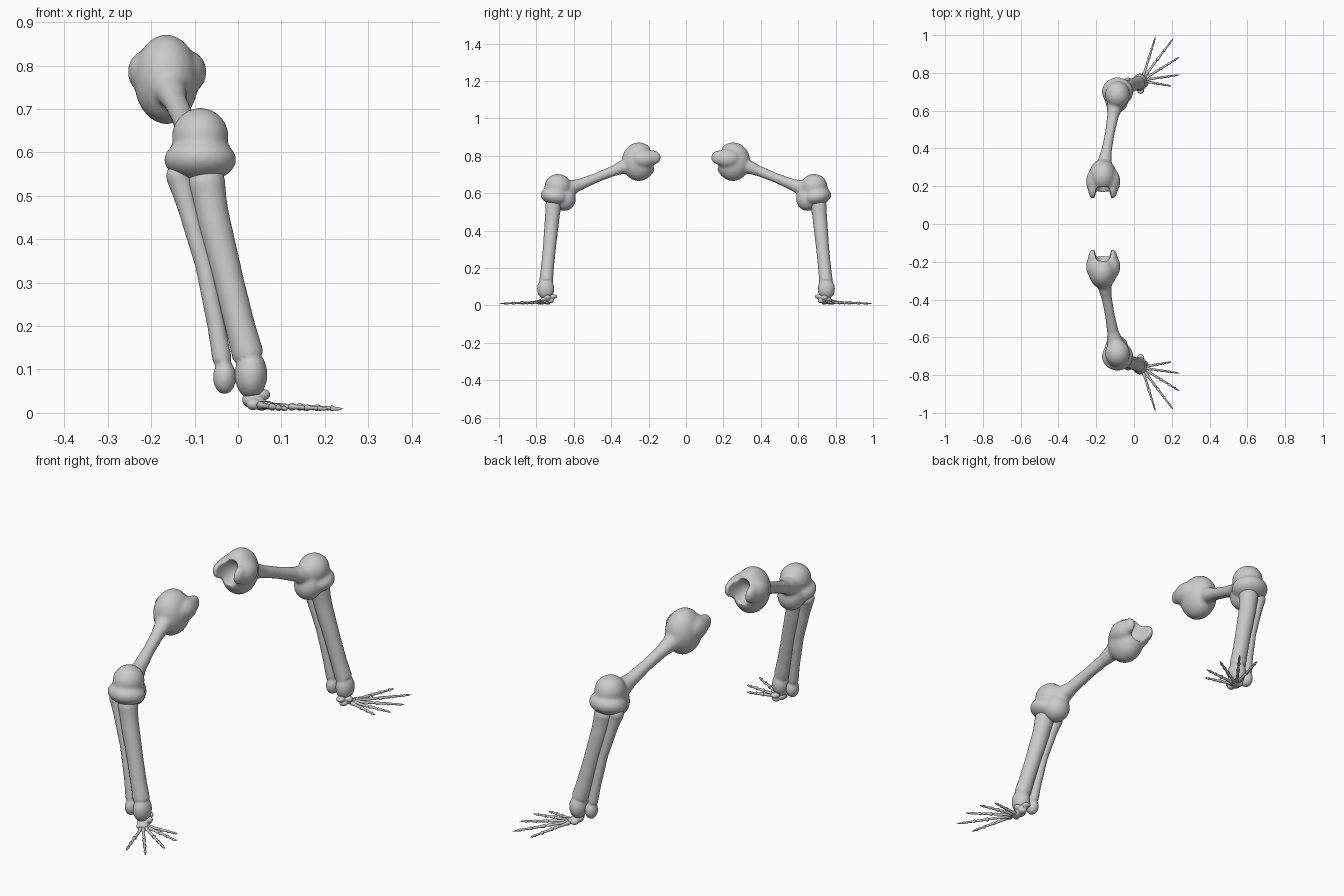
import bpy, bmesh, math
from mathutils import Vector, Matrix

cube = bpy.data.objects.get("Cube")
if cube:
    bpy.data.objects.remove(cube, do_unlink=True)

bone_mat = bpy.data.materials.new("bone grey")
bone_mat.use_nodes = True
bone_mat.diffuse_color = (0.6, 0.6, 0.6, 1)
bone_mat.node_tree.nodes["Principled BSDF"].inputs["Base Color"].default_value = (0.6, 0.6, 0.6, 1)


def ball(bm, pos, size, tilt=0):
    """Ellipsoid with the given centre and half sizes, tilted about x."""
    m = Matrix.Translation(pos) @ Matrix.Rotation(math.radians(tilt), 4, 'X') @ Matrix.Diagonal((*size, 1))
    bmesh.ops.create_icosphere(bm, subdivisions=3, radius=1, matrix=m)


def tube(bm, path, sides=16):
    """Closed tube through (x, y, z, radius) points."""
    pts = [Vector(p[:3]) for p in path]
    rings = []
    for i, p in enumerate(pts):
        d = pts[min(i + 1, len(pts) - 1)] - pts[max(i - 1, 0)]
        q = d.to_track_quat('Z', 'Y')
        r = path[i][3]
        rings.append([bm.verts.new(p + q @ Vector((r * math.cos(a), r * math.sin(a), 0)))
                      for a in (2 * math.pi * k / sides for k in range(sides))])
    for a, b in zip(rings, rings[1:]):
        for k in range(sides):
            n = (k + 1) % sides
            bm.faces.new((a[k], a[n], b[n], b[k]))
    bm.faces.new(rings[0][::-1])
    bm.faces.new(rings[-1])


def finish(bm, name, voxel=0, smooth=0, cutter=None):
    """Object with blended parts, mirrored to the opposite limb."""
    bmesh.ops.recalc_face_normals(bm, faces=bm.faces)
    for f in bm.faces:
        f.smooth = True
    me = bpy.data.meshes.new(name)
    bm.to_mesh(me)
    bm.free()
    me.materials.append(bone_mat)
    ob = bpy.data.objects.new(name, me)
    bpy.context.collection.objects.link(ob)

    def remesh():
        mod = ob.modifiers.new("blend", 'REMESH')
        mod.mode = 'VOXEL'
        mod.voxel_size = voxel
        mod.use_smooth_shade = True

    if voxel:
        remesh()
    if cutter:
        mod = ob.modifiers.new("hollow", 'BOOLEAN')
        mod.operation = 'DIFFERENCE'
        mod.object = cutter
        remesh()
    if smooth:
        mod = ob.modifiers.new("soften", 'SMOOTH')
        mod.iterations = smooth
    mod = ob.modifiers.new("other limb", 'MIRROR')
    mod.use_axis = (False, True, False)
    return ob


# Cutter for the hip socket
bm = bmesh.new()
ball(bm, (-0.165, 0.135, 0.80), (0.045, 0.10, 0.065), -15)
me = bpy.data.meshes.new("socket_cutter")
bm.to_mesh(me)
bm.free()
socket = bpy.data.objects.new("socket_cutter", me)
bpy.context.collection.objects.link(socket)
socket.hide_render = True
socket.hide_viewport = True

# Upper bone: socketed head, shaft and knee lobes
bm = bmesh.new()
ball(bm, (-0.165, 0.252, 0.768), (0.075, 0.092, 0.104))
ball(bm, (-0.207, 0.225, 0.785), (0.047, 0.07, 0.052))
ball(bm, (-0.122, 0.225, 0.785), (0.05, 0.07, 0.052))
for x in (-0.215, -0.115):
    ball(bm, (x, 0.185, 0.79), (0.028, 0.052, 0.04))
tube(bm, [(-0.165, 0.27, 0.765, 0.06), (-0.155, 0.33, 0.742, 0.038), (-0.145, 0.39, 0.718, 0.028),
          (-0.128, 0.48, 0.682, 0.026), (-0.112, 0.57, 0.645, 0.031), (-0.10, 0.63, 0.625, 0.045)])
ball(bm, (-0.087, 0.685, 0.635), (0.066, 0.072, 0.068))
ball(bm, (-0.087, 0.70, 0.583), (0.084, 0.078, 0.05), 10)
ball(bm, (-0.092, 0.65, 0.57), (0.06, 0.062, 0.066))
finish(bm, "upper_bone", 0.006, 8, socket)

# Large shin bone
bm = bmesh.new()
tube(bm, [(-0.076, 0.70, 0.57, 0.045), (-0.073, 0.71, 0.53, 0.044), (-0.058, 0.717, 0.45, 0.039),
          (-0.02, 0.731, 0.30, 0.035), (0.005, 0.741, 0.20, 0.035), (0.024, 0.748, 0.13, 0.037)])
ball(bm, (0.03, 0.75, 0.088), (0.038, 0.047, 0.056))
finish(bm, "large_shin_bone", 0.006, 5)

# Slim shin bone beside it
bm = bmesh.new()
ball(bm, (-0.136, 0.705, 0.545), (0.03, 0.032, 0.032))
tube(bm, [(-0.136, 0.705, 0.545, 0.03), (-0.118, 0.712, 0.48, 0.024), (-0.078, 0.724, 0.34, 0.021),
          (-0.05, 0.735, 0.20, 0.021), (-0.036, 0.742, 0.12, 0.023)])
ball(bm, (-0.031, 0.744, 0.082), (0.027, 0.032, 0.04))
finish(bm, "slim_shin_bone", 0.006, 5)

# Ankle bones
bm = bmesh.new()
for pos, size in (((0.035, 0.75, 0.03), (0.026, 0.025, 0.02)),
                  ((0.055, 0.74, 0.042), (0.02, 0.018, 0.014)),
                  ((0.035, 0.71, 0.047), (0.02, 0.022, 0.012)),
                  ((0.04, 0.725, 0.025), (0.018, 0.02, 0.014)),
                  ((0.055, 0.768, 0.018), (0.018, 0.022, 0.013)),
                  ((0.035, 0.775, 0.02), (0.016, 0.016, 0.014))):
    ball(bm, pos, size)
finish(bm, "ankle_bones", 0.004, 2)

# Five toes, each a long foot bone followed by three short toe bones
toes = [((0.05, 0.785), (0.115, 0.995)), ((0.055, 0.78), (0.21, 0.985)), ((0.06, 0.772), (0.243, 0.885)),
        ((0.06, 0.764), (0.24, 0.79)), ((0.058, 0.755), (0.2, 0.73))]
joints = (0, 0.42, 0.65, 0.84, 1)
for n, (start, tip) in enumerate(toes, 1):
    a, b = Vector((*start, 0.018)), Vector((*tip, 0.009))
    bm = bmesh.new()
    for s, (t0, t1) in enumerate(zip(joints, joints[1:])):
        thick = 0.0105 - 0.0013 * s
        end = 0.15 if s == 3 else 0.75
        shape = ((0, 0.5), (0.1, 1), (0.3, 0.65), (0.65, 0.55), (0.88, 0.85 * end), (1, 0.5 * end))
        tube(bm, [(*a.lerp(b, t0 + (t1 - t0) * u), thick * r) for u, r in shape], 10)
    finish(bm, f"toe_{n}")
